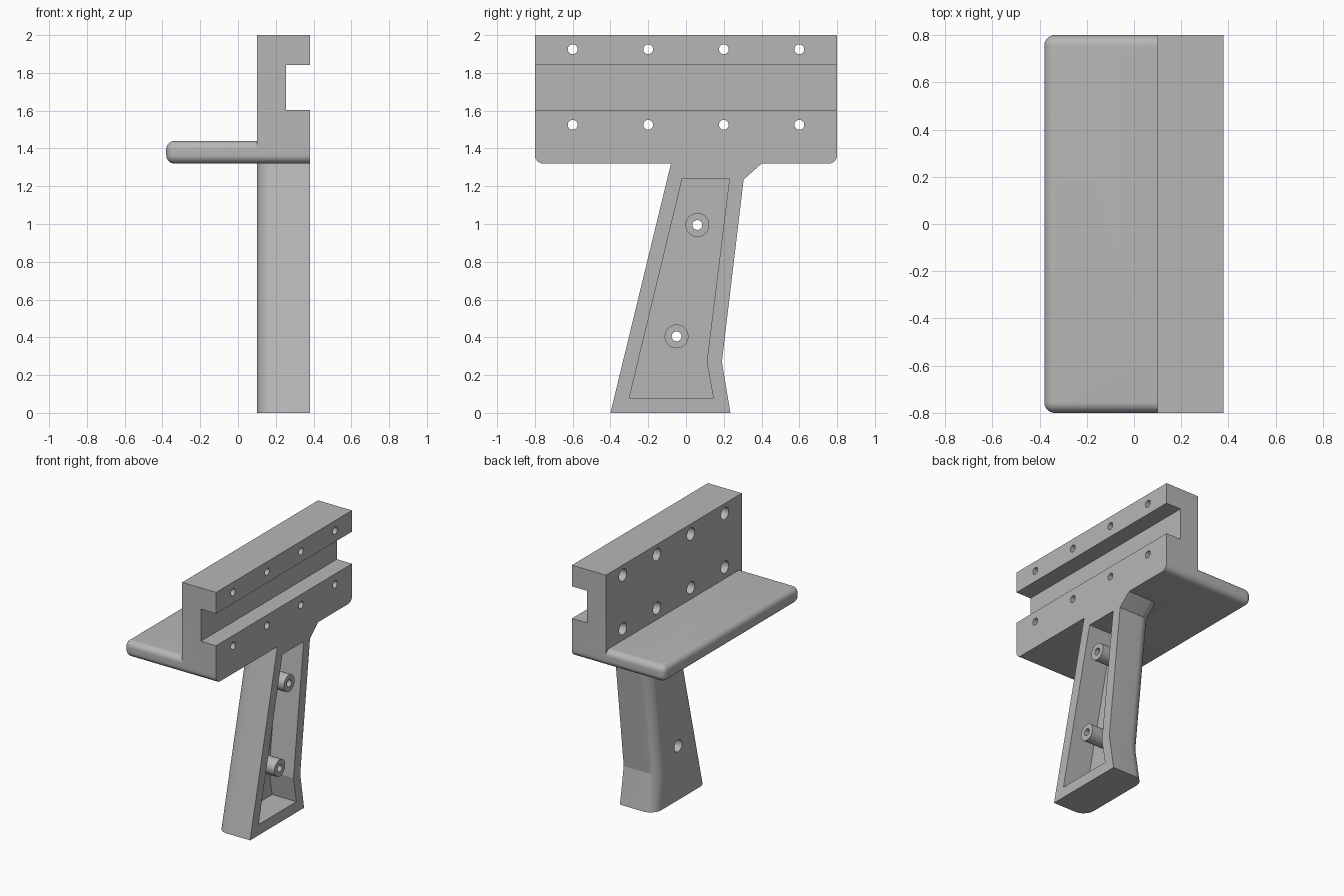
import bpy, bmesh, math
from mathutils import Matrix

if "Cube" in bpy.data.objects:
    bpy.data.objects.remove(bpy.data.objects["Cube"])

mat = bpy.data.materials.new("plain grey")
mat.diffuse_color = (0.47, 0.47, 0.47, 1)
mat.use_nodes = True
mat.node_tree.nodes["Principled BSDF"].inputs["Base Color"].default_value = mat.diffuse_color


def add_object(name, bm):
    bmesh.ops.recalc_face_normals(bm, faces=bm.faces)
    mesh = bpy.data.meshes.new(name)
    bm.to_mesh(mesh)
    bm.free()
    mesh.materials.append(mat)
    ob = bpy.data.objects.new(name, mesh)
    bpy.context.collection.objects.link(ob)
    return ob


def prism(points, to3d, vec):
    """Extrude a 2D profile along vec."""
    bm = bmesh.new()
    face = bm.faces.new([bm.verts.new(to3d(*p)) for p in points])
    ext = bmesh.ops.extrude_face_region(bm, geom=[face])["geom"]
    bmesh.ops.translate(bm, vec=vec, verts=[v for v in ext if isinstance(v, bmesh.types.BMVert)])
    return bm


def fillet(bm, radius, test):
    """Round the edges whose end points pass the test."""
    edges = [e for e in bm.edges if test(e.verts[0].co, e.verts[1].co)]
    bmesh.ops.bevel(bm, geom=edges, offset=radius, offset_type='OFFSET', segments=10,
                    profile=0.5, affect='EDGES')


def rod(name, x0, x1, y, z, r):
    bm = bmesh.new()
    place = Matrix.Translation(((x0 + x1) / 2, y, z)) @ Matrix.Rotation(math.pi / 2, 4, 'Y')
    bmesh.ops.create_cone(bm, cap_ends=True, segments=48, radius1=r, radius2=r,
                          depth=x1 - x0, matrix=place)
    return add_object(name, bm)


def combine(target, other, op):
    mod = target.modifiers.new("bool", 'BOOLEAN')
    mod.operation, mod.solver, mod.object = op, 'EXACT', other
    bpy.ops.object.select_all(action='DESELECT')
    bpy.context.view_layer.objects.active = target
    target.select_set(True)
    bpy.ops.object.modifier_apply(modifier=mod.name)
    bpy.data.objects.remove(other)


def screw_hole(target, y, z, bore_end):
    combine(target, rod("hole", 0.0, 0.5, y, z, 0.026), 'DIFFERENCE')
    combine(target, rod("counterbore", 0.0, bore_end, y, z, 0.045), 'DIFFERENCE')


BACK, FRONT = 0.10, 0.38

# Grooved rail block
body = add_object("rail_and_grip", prism(
    [(BACK, 1.38), (FRONT, 1.38), (FRONT, 1.603), (0.255, 1.603),
     (0.255, 1.842), (FRONT, 1.842), (FRONT, 2.0), (BACK, 2.0)],
    lambda x, z: (x, -0.8, z), (0, 1.6, 0)))
for y in (-0.6, -0.2, 0.2, 0.6):
    for z in (1.525, 1.925):
        screw_hole(body, y, z, BACK + 0.1)

# Shelf with rounded edges, left square along the rail face
bm = prism([(-0.38, -0.8), (FRONT, -0.8), (FRONT, 0.8), (-0.38, 0.8)],
           lambda x, y: (x, y, 1.32), (0, 0, 0.12))
fillet(bm, 0.045, lambda a, b: not (a.x > 0.3 and b.x > 0.3))
shelf = add_object("shelf", bm)

# Grip with rounded back edges
bm = prism([(-0.4, 0), (0.235, 0), (0.19, 0.27), (0.305, 1.235), (0.445, 1.36), (-0.07, 1.36)],
           lambda y, z: (BACK, y, z), (FRONT - BACK, 0, 0))
fillet(bm, 0.09, lambda a, b: a.x < 0.2 and b.x < 0.2 and abs(a.z - b.z) > 0.01)
grip = add_object("grip", bm)

# Open pocket in the grip
pocket = add_object("pocket", prism(
    [(-0.30, 0.08), (0.145, 0.08), (0.11, 0.27), (0.23, 1.24), (-0.02, 1.24)],
    lambda y, z: (0.18, y, z), (0.3, 0, 0)))
combine(grip, pocket, 'DIFFERENCE')

# Screw bosses
for y, z in ((0.06, 0.995), (-0.05, 0.405)):
    combine(grip, rod("boss", 0.15, FRONT, y, z, 0.063), 'UNION')
    screw_hole(grip, y, z, 0.22)

# Join into one solid
combine(body, shelf, 'UNION')
combine(body, grip, 'UNION')
bpy.ops.object.shade_smooth_by_angle(angle=math.radians(14))
